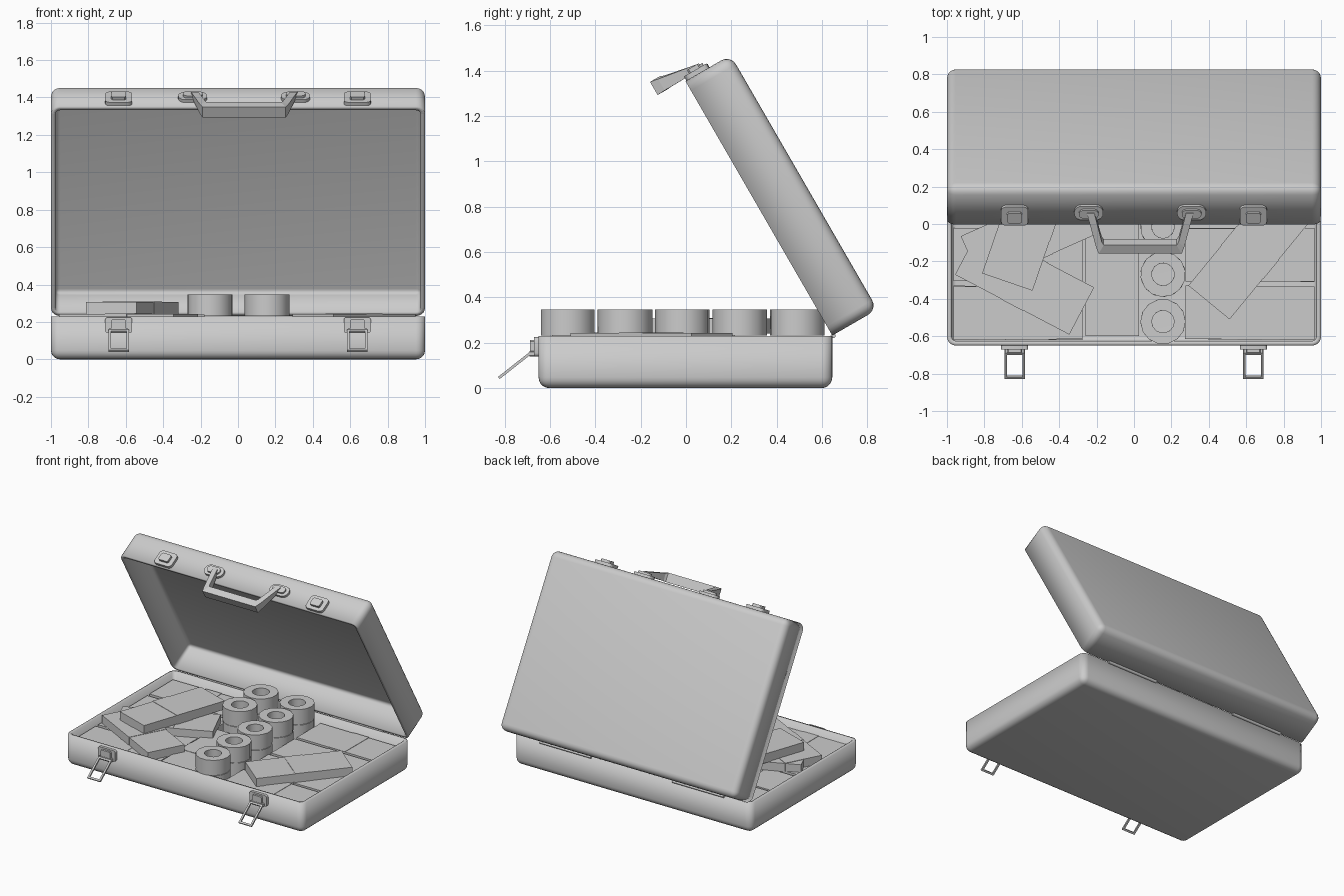
import bpy, bmesh, random
from math import radians, pi, sin, cos
from mathutils import Matrix, Vector

if "Cube" in bpy.data.objects:
    bpy.data.objects.remove(bpy.data.objects["Cube"])

random.seed(4)
T = lambda x, y, z: Matrix.Translation((x, y, z))
RX = lambda d: Matrix.Rotation(radians(d), 4, 'X')
RZ = lambda d: Matrix.Rotation(radians(d), 4, 'Z')
# Lid frame: origin on the hinge line, rim in the local XY plane, opened 60 degrees
LID = T(0, 0.645, 0.232) @ RX(-60)
FRONT = -1.295  # local y of the lid's front wall


def finish(name, bm, matrix, smooth=True):
    bmesh.ops.recalc_face_normals(bm, faces=bm.faces)
    me = bpy.data.meshes.new(name)
    bm.to_mesh(me)
    bm.free()
    ob = bpy.data.objects.new(name, me)
    bpy.context.collection.objects.link(ob)
    ob.matrix_world = matrix
    if smooth:
        bpy.context.view_layer.objects.active = ob
        bpy.ops.object.select_all(action='DESELECT')
        ob.select_set(True)
        bpy.ops.object.shade_smooth_by_angle(angle=radians(32))
    return ob


def add_box(bm, size, centre=(0, 0, 0)):
    return bmesh.ops.create_cube(bm, size=1, matrix=T(*centre) @ Matrix.Diagonal((*size, 1)))['verts']


def shell(name, depth, matrix):
    """Rounded tray, open at z = 0 and reaching down to -depth."""
    bm = bmesh.new()
    add_box(bm, (2, 1.295, depth), (0, 0, -depth / 2))
    edges = [e for e in bm.edges if min(v.co.z for v in e.verts) < -1e-4]
    bmesh.ops.bevel(bm, geom=edges, offset=0.048, segments=5, profile=0.5, affect='EDGES')
    top = [f for f in bm.faces if all(v.co.z > -1e-4 for v in f.verts)]
    bmesh.ops.delete(bm, geom=top, context='FACES')
    ob = finish(name, bm, matrix)
    mod = ob.modifiers.new('wall', 'SOLIDIFY')
    mod.thickness = 0.025
    mod.offset = -1


def plate(name, size, matrix, radius, segments=3):
    """Flat plate in XZ with rounded outline, thickness along y."""
    bm = bmesh.new()
    add_box(bm, size)
    edges = [e for e in bm.edges if abs(e.verts[0].co.y - e.verts[1].co.y) > 1e-5]
    bmesh.ops.bevel(bm, geom=edges, offset=radius, segments=segments, profile=0.5, affect='EDGES')
    finish(name, bm, matrix)


def strip(name, outer, inner, thick, matrix, closed=False):
    """Bar between two XZ outlines; thick gives (y near, y far) at each point."""
    bm = bmesh.new()
    rings = [[bm.verts.new((p[0], y, p[1])) for p, y in ((o, t[0]), (i, t[0]), (i, t[1]), (o, t[1]))]
             for o, i, t in zip(outer, inner, thick)]
    pairs = list(zip(rings, rings[1:] + rings[:1] if closed else rings[1:]))
    for a, b in pairs:
        for k in range(4):
            bm.faces.new((a[k], a[k - 1], b[k - 1], b[k]))
    if not closed:
        bm.faces.new(rings[0])
        bm.faces.new(rings[-1])
    finish(name, bm, matrix, False)


def bundle(name, x, y, z_top, angle, tilt=0, h=0.065):
    """Stack of paper with a band round its middle."""
    bm = bmesh.new()
    add_box(bm, (0.69, 0.285, h))
    add_box(bm, (0.13, 0.290, h + 0.005))
    finish(name, bm, T(x, y, z_top - h / 2) @ RZ(angle) @ RX(tilt), False)


def roll(name, x, y, z, h=0.115, n=14):
    """Rolled paper with a hole through it."""
    bm = bmesh.new()
    prof = [(0.06, 0), (0.121, 0), (0.121, h), (0.06, h)]
    rings = [[bm.verts.new((r * cos(2 * pi * i / n), r * sin(2 * pi * i / n), pz)) for r, pz in prof]
             for i in range(n)]
    for i in range(n):
        a, b = rings[i], rings[(i + 1) % n]
        for k in range(4):
            bm.faces.new((a[k - 1], a[k], b[k], b[k - 1]))
    finish(name, bm, T(x, y, z) @ RZ(random.uniform(0, 30)))


def hinge(name, x):
    bm = bmesh.new()
    bmesh.ops.create_cone(bm, cap_ends=True, segments=12, radius1=0.011, radius2=0.011, depth=0.43,
                          matrix=Matrix.Rotation(pi / 2, 4, 'Y'))
    finish(name, bm, T(x, 0.649, 0.231))


# Case halves
shell('case_base', 0.23, T(0, -0.0025, 0.23))
shell('case_lid', 0.23, LID @ T(0, -0.6475, 0) @ RX(180))

# Latches and hinges, mirrored left and right
for side, s in (('left', -1), ('right', 1)):
    x = 0.638 * s
    hinge(f'hinge_{side}', 0.56 * s)
    plate(f'latch_base_{side}', (0.145, 0.022, 0.085), T(x, -0.66, 0.182), 0.015)
    plate(f'latch_hub_{side}', (0.08, 0.02, 0.065), T(x, -0.677, 0.18), 0.006, 1)
    plate(f'latch_barrel_{side}', (0.11, 0.03, 0.025), T(x, -0.675, 0.152), 0.005, 1)
    w, l, r = 0.055, 0.178, 0.014
    strip(f'latch_loop_{side}',
          [(-w, 0), (w, 0), (w, -l), (-w, -l)],
          [(-w + r, -r), (w - r, -r), (w - r, -l + r), (-w + r, -l + r)],
          [(-0.006, 0.006)] * 4, T(x, -0.685, 0.155) @ RX(-51.8), True)
    plate(f'catch_plate_{side}', (0.145, 0.024, 0.115), LID @ T(x, FRONT - 0.009, 0.062), 0.025)
    plate(f'catch_block_{side}', (0.08, 0.022, 0.06), LID @ T(x, FRONT - 0.028, 0.06), 0.008, 1)
    # Handle mounts
    hx = 0.033 + 0.275 * s
    plate(f'handle_mount_{side}', (0.155, 0.02, 0.085), LID @ T(hx, FRONT - 0.008, 0.08), 0.04, 5)
    plate(f'handle_boss_{side}', (0.105, 0.02, 0.05), LID @ T(hx, FRONT - 0.022, 0.08), 0.024, 5)

# Carry handle, hanging across the lid edge
strip('handle',
      [(-0.285, 0.09), (-0.236, -0.10), (-0.222, -0.137), (0.222, -0.137), (0.236, -0.10), (0.285, 0.09)],
      [(-0.245, 0.09), (-0.205, -0.07), (-0.195, -0.085), (0.195, -0.085), (0.205, -0.07), (0.245, 0.09)],
      [(FRONT - a, FRONT - b) for a, b in
       ((0.037, 0.012), (0.068, 0.01), (0.075, 0.008), (0.075, 0.008), (0.068, 0.01), (0.037, 0.012))],
      LID @ T(0.033, 0, 0))

# Neatly packed bundles, two layers, four rows each side
for layer, z in enumerate((0.1, 0.178)):
    for col, x in (('left', -0.62), ('right', 0.62)):
        for row in range(4):
            bundle(f'packed_bundle_{col}_{layer}_{row}', x, -0.475 + 0.31 * row,
                   z + random.uniform(-0.004, 0.004), random.uniform(-0.6, 0.6), 0, 0.074)
    bundle(f'packed_bundle_middle_{layer}', -0.117, -0.255, z + 0.01, 90, 0, 0.074)

# Loose bundles thrown on top
for i, args in enumerate([(-0.585, -0.305, 0.242, -27.7), (-0.565, 0.016, 0.306, 71),
                          (-0.553, -0.055, 0.239, 24), (0.62, -0.153, 0.243, 50.6)]):
    bundle(f'loose_bundle_{i}', *args)

# Rolls in two layers
for i in range(5):
    for layer in range(2):
        z = 0.113 + 0.118 * layer
        roll(f'roll_right_{layer}_{i}', 0.155, -0.522 + 0.253 * i, z)
        if i > 2:
            roll(f'roll_left_{layer}_{i}', -0.15, -0.522 + 0.253 * i, z)
